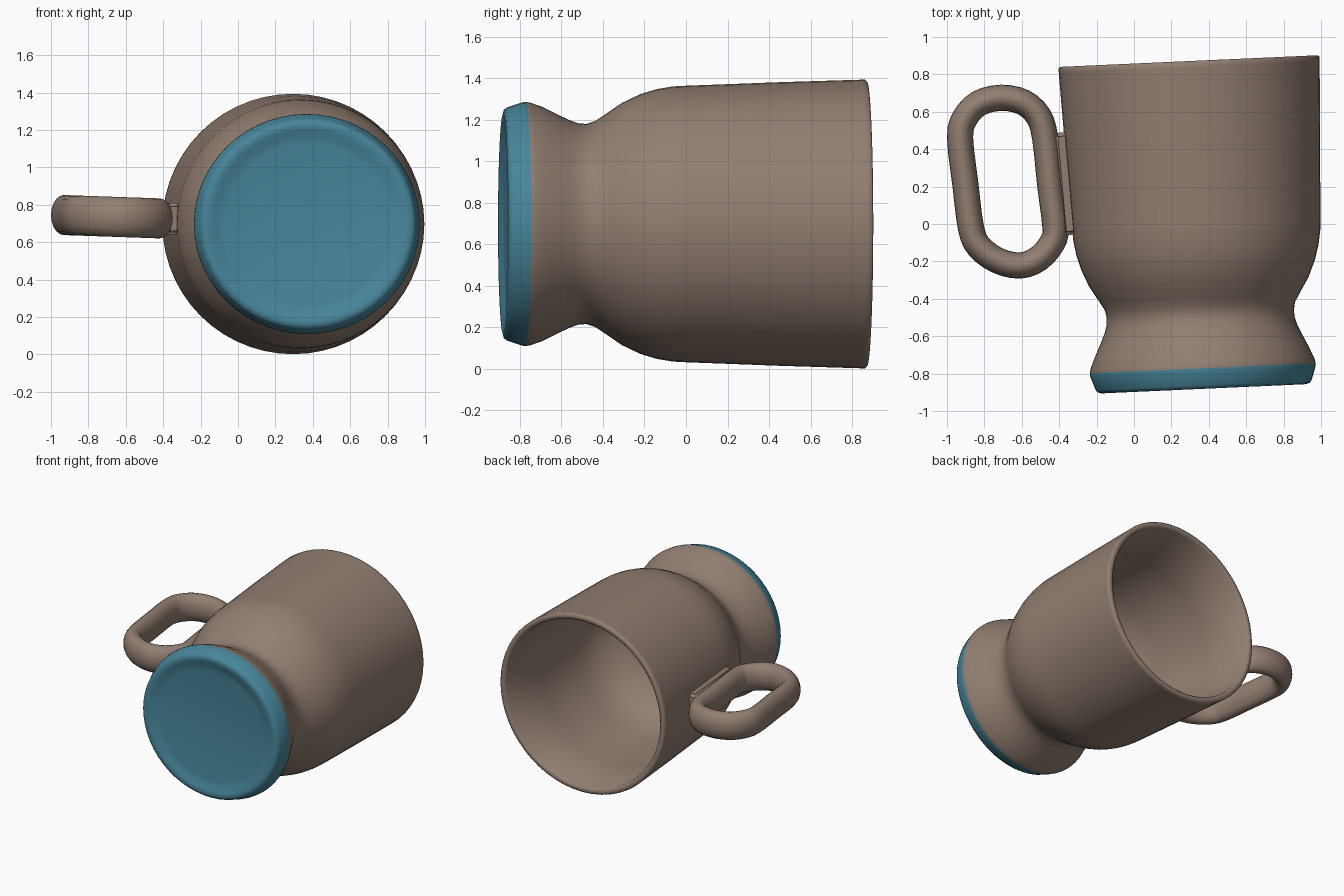
import bpy, bmesh, math
from mathutils import Vector

if "Cube" in bpy.data.objects:
    bpy.data.objects.remove(bpy.data.objects["Cube"])

def material(name, rgb):
    m = bpy.data.materials.new(name)
    m.diffuse_color = (*rgb, 1)
    m.use_nodes = True
    m.node_tree.nodes["Principled BSDF"].inputs["Base Color"].default_value = m.diffuse_color
    return m

clay = material("brown clay", (0.285, 0.21, 0.167))
teal = material("teal glaze", (0.065, 0.24, 0.33))

def finish(bm, name, mats, angle=50):
    bmesh.ops.recalc_face_normals(bm, faces=bm.faces)
    me = bpy.data.meshes.new(name)
    bm.to_mesh(me)
    bm.free()
    ob = bpy.data.objects.new(name, me)
    bpy.context.collection.objects.link(ob)
    for m in mats:
        me.materials.append(m)
    bpy.ops.object.select_all(action='DESELECT')
    ob.select_set(True)
    bpy.context.view_layer.objects.active = ob
    bpy.ops.object.shade_smooth_by_angle(angle=math.radians(angle))
    return ob

def skin(bm, rings, closed=False):
    n = len(rings[0])
    last = len(rings) if closed else len(rings) - 1
    for i in range(last):
        a, b = rings[i], rings[(i + 1) % len(rings)]
        for j in range(n):
            k = (j + 1) % n
            bm.faces.new((a[j], a[k], b[k], b[j]))

# Cup: profile of (distance along axis, radius across, radius up), lying along y
profile = [
    (-0.855, 0.44, 0.43), (-0.862, 0.48, 0.47), (-0.877, 0.515, 0.505),
    (-0.882, 0.545, 0.53), (-0.876, 0.568, 0.552), (-0.862, 0.578, 0.562),
    (-0.79, 0.603, 0.586), (-0.772, 0.604, 0.588), (-0.75, 0.60, 0.584),
    (-0.69, 0.575, 0.563), (-0.61, 0.537, 0.523), (-0.56, 0.515, 0.499),
    (-0.52, 0.503, 0.485), (-0.48, 0.501, 0.482), (-0.44, 0.509, 0.495),
    (-0.39, 0.538, 0.528), (-0.31, 0.587, 0.583), (-0.22, 0.625, 0.626),
    (-0.14, 0.648, 0.65), (-0.06, 0.661, 0.663), (0.0, 0.664, 0.666),
    (0.45, 0.683, 0.683), (0.84, 0.698, 0.695), (0.862, 0.699, 0.696),
    (0.872, 0.69, 0.687), (0.872, 0.665, 0.662), (0.86, 0.652, 0.65),
    (0.45, 0.632, 0.632), (0.0, 0.612, 0.612), (-0.14, 0.59, 0.59),
    (-0.25, 0.54, 0.54), (-0.34, 0.45, 0.45), (-0.40, 0.32, 0.32),
    (-0.42, 0.15, 0.15),
]
SIDES = 56
bm = bmesh.new()
rings = []
for y, rx, rz in profile:
    rings.append([bm.verts.new((rx * math.cos(2 * math.pi * j / SIDES), y,
                                rz * math.sin(2 * math.pi * j / SIDES)))
                  for j in range(SIDES)])
skin(bm, rings)
bm.faces.new(rings[0])
bm.faces.new(rings[-1])
# Glazed foot
for f in bm.faces:
    f.material_index = 1 if f.calc_center_median().y < -0.772 else 0
cup = finish(bm, "cup", [clay, teal])
cup.location = (0.333, 0, 0.697)
cup.rotation_euler = (0, 0, 0.045)

# Handle: closed loop with an oval cross-section
path = [(-0.93, 0.46), (-0.905, 0.565), (-0.83, 0.645), (-0.71, 0.675),
        (-0.59, 0.65), (-0.51, 0.575), (-0.475, 0.46), (-0.447, 0.2),
        (-0.42, -0.02), (-0.437, -0.10), (-0.51, -0.185), (-0.61, -0.222),
        (-0.73, -0.195), (-0.83, -0.12), (-0.872, -0.02), (-0.9, 0.2)]
pts = [Vector((x, y, 0.728 - 0.035 * (x + 0.45))) for x, y in path]

def loop_point(i, t):
    p0, p1, p2, p3 = (pts[(i + d) % len(pts)] for d in (-1, 0, 1, 2))
    return 0.5 * (2 * p1 + (p2 - p0) * t + (2 * p0 - 5 * p1 + 4 * p2 - p3) * t * t
                  + (3 * p1 - p0 - 3 * p2 + p3) * t ** 3)

line = [loop_point(i, t / 3) for i in range(len(pts)) for t in range(3)]
bm = bmesh.new()
rings = []
for i, p in enumerate(line):
    d = (line[(i + 1) % len(line)] - line[i - 1]).normalized()
    side = Vector((d.y, -d.x, 0)).normalized()
    ring = []
    for j in range(20):
        a = 2 * math.pi * j / 20
        ring.append(bm.verts.new(p + side * 0.07 * math.cos(a)
                                 + Vector((0, 0, 0.107 * math.sin(a)))))
    rings.append(ring)
skin(bm, rings, closed=True)
finish(bm, "handle", [clay])

# Pad joining the handle to the cup
bm = bmesh.new()
bmesh.ops.create_cube(bm, size=1)
bmesh.ops.scale(bm, vec=(0.08, 0.55, 0.17), verts=bm.verts)
bmesh.ops.bevel(bm, geom=bm.edges[:], offset=0.02, segments=3, affect='EDGES')
pad = finish(bm, "handle_joint", [clay])
pad.location = (-0.365, 0.215, 0.725)
pad.rotation_euler = (0, 0, 0.09)
